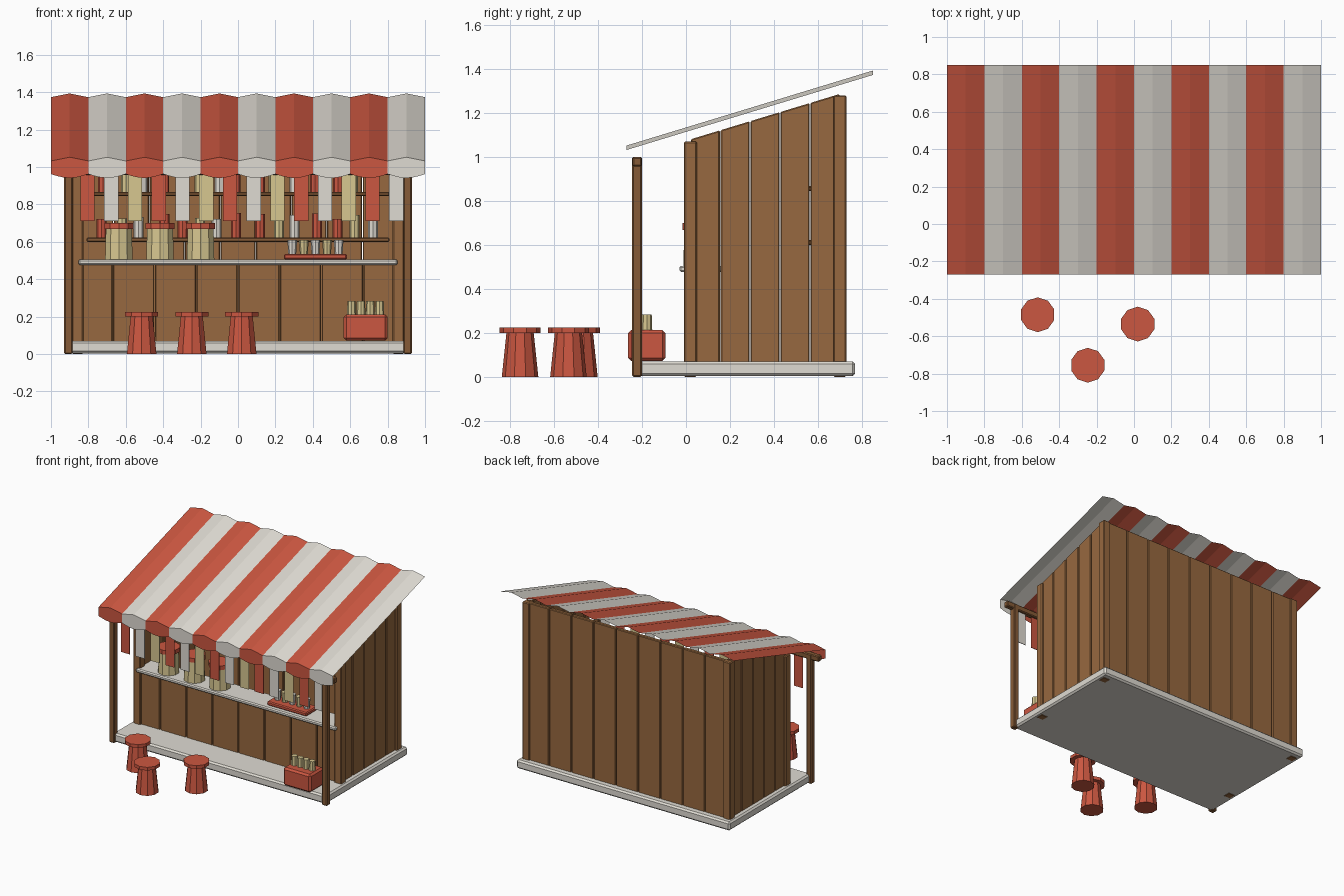
import bpy, bmesh, math, random
from mathutils import Matrix

if "Cube" in bpy.data.objects:
    bpy.data.objects.remove(bpy.data.objects["Cube"])

random.seed(4)


def mat(name, rgb):
    m = bpy.data.materials.new(name)
    m.diffuse_color = (*rgb, 1)
    m.use_nodes = True
    m.node_tree.nodes["Principled BSDF"].inputs["Base Color"].default_value = m.diffuse_color
    return m


RED = mat("red", (0.60, 0.095, 0.052))
WHITE = mat("white", (0.74, 0.71, 0.65))
WOOD = mat("wood", (0.31, 0.14, 0.05))
DARK = mat("dark_wood", (0.24, 0.105, 0.038))
CREAM = mat("cream", (0.68, 0.57, 0.28))


def finish(name, bm, *mats):
    me = bpy.data.meshes.new(name)
    bm.to_mesh(me)
    bm.free()
    for m in mats:
        me.materials.append(m)
    ob = bpy.data.objects.new(name, me)
    bpy.context.collection.objects.link(ob)
    return ob


def box(name, x, y, z, m, bevel=0.006, slope=0.0):
    """Box from (min, max) ranges; the top may rise along y."""
    bm = bmesh.new()
    bmesh.ops.create_cube(bm, size=1)
    for v in bm.verts:
        top = v.co.z > 0
        v.co.x = x[v.co.x > 0]
        v.co.y = y[v.co.y > 0]
        v.co.z = z[1] + slope * v.co.y if top else z[0]
    if bevel:
        bmesh.ops.bevel(bm, geom=bm.edges[:], offset=bevel, segments=1, affect='EDGES')
    return finish(name, bm, m)


def cyl(name, x, y, z0, z1, r0, r1, m, n=10):
    bm = bmesh.new()
    bmesh.ops.create_cone(bm, cap_ends=True, segments=n, radius1=r0, radius2=r1, depth=z1 - z0,
                          matrix=Matrix.Translation((x, y, (z0 + z1) / 2)))
    return finish(name, bm, m)


# floor slab
box("floor_slab", (-0.91, 0.91), (-0.23, 0.77), (0.003, 0.07), WHITE, 0.012)

# posts and front beam
for s in (-1, 1):
    box("front_post", (s * 0.907 - 0.022, s * 0.907 + 0.022), (-0.245, -0.2), (0, 1.0), DARK)
    box("wall_front_post", (s * 0.857 - 0.03, s * 0.857 + 0.03), (-0.01, 0.05), (0, 1.07), WOOD)
    box("wall_rear_post", (s * 0.857 - 0.03, s * 0.857 + 0.03), (0.67, 0.73), (0, 1.28), WOOD)
box("front_beam", (-0.99, 0.99), (-0.243, -0.202), (0.957, 1.0), DARK)

# plank walls
SLOPE = 0.304
for s in (-1, 1):
    for i in range(5):
        y0 = 0.02 + i * 0.136
        box("side_plank", sorted((s * 0.84, s * 0.87)), (y0 + 0.002, y0 + 0.134),
            (0.06, 1.074), WOOD, 0.005, SLOPE)
for i in range(9):
    x0 = -0.855 + i * 0.19
    box("back_plank", (x0 + 0.002, x0 + 0.188), (0.69, 0.72), (0.06, 1.28), WOOD, 0.005)
for i in range(8):
    x0 = -0.892 + i * 0.223
    box("front_plank", (max(x0, -0.84) + 0.002, min(x0 + 0.223, 0.84) - 0.002),
        (0.005, 0.035), (0.06, 0.48), WOOD, 0.005)

# striped canopy and scalloped valance (single sheets)
bm = bmesh.new()
YF, YB, ZF, ZB = -0.27, 0.85, 1.032, 1.373
for i in range(10):
    x0 = -1 + i * 0.2
    prof = [(x0, 0), (x0 + 0.1, 0.02), (x0 + 0.2, 0)]
    f = [bm.verts.new((x, YF, ZF + h)) for x, h in prof]
    b = [bm.verts.new((x, YB, ZB + h)) for x, h in prof]
    low = [bm.verts.new((x0 + 0.2 * k / 6, YF, 0.962 - 0.021 * math.sin(math.pi * k / 6)))
           for k in range(7)]
    faces = [bm.faces.new((f[k], f[k + 1], b[k + 1], b[k])) for k in range(2)]
    faces.append(bm.faces.new(low + f[::-1]))
    for fc in faces:
        fc.material_index = i % 2
finish("canopy", bm, RED, WHITE)

# hanging banners
for i in range(14):
    x = -0.805 + i * 0.127
    box("banner", (x - 0.038, x + 0.038), (-0.2245, -0.2205), (0.711, 0.97),
        (RED, WHITE, CREAM)[i % 3], 0)

# counter top and shelves
box("counter_top", (-0.853, 0.853), (-0.03, 0.165), (0.476, 0.505), WHITE, 0.008)
for z in (0.60, 0.845):
    box("shelf", (-0.81, 0.81), (0.55, 0.69), (z, z + 0.022), DARK, 0.005)

# shelf cups and bottles
for z, h in ((0.622, 0.11), (0.867, 0.1)):
    for i in range(15):
        x = -0.72 + i * 0.103 + random.uniform(-0.02, 0.02)
        cyl("shelf_jar", x, 0.62, z, z + h + random.uniform(-0.015, 0.025), 0.027, 0.027,
            (RED, WHITE, CREAM)[(i * 2 + i // 4) % 3], 8)

# counter jars with lids
for x in (-0.637, -0.417, -0.2):
    cyl("counter_jar", x, 0.065, 0.505, 0.668, 0.077, 0.073, CREAM)
    cyl("counter_jar_lid", x, 0.065, 0.668, 0.70, 0.082, 0.082, RED)

# serving tray with cups
box("tray", (0.245, 0.583), (0.0, 0.14), (0.505, 0.535), RED, 0.007)
for i in range(5):
    cyl("tray_cup", 0.29 + i * 0.062, 0.07, 0.535, 0.61, 0.021, 0.026,
        (WHITE, CREAM)[i % 2], 8)

# crate with bottles
box("crate", (0.565, 0.80), (-0.263, -0.093), (0.072, 0.212), RED, 0.014)
for i in range(4):
    cyl("crate_bottle", 0.607 + i * 0.05, -0.178, 0.2, 0.283, 0.025, 0.022, CREAM, 8)

# stools
for x, y in ((-0.515, -0.485), (0.02, -0.535), (-0.247, -0.755)):
    cyl("stool_base", x, y, 0, 0.2, 0.083, 0.062, RED)
    cyl("stool_seat", x, y, 0.2, 0.225, 0.093, 0.093, RED)
